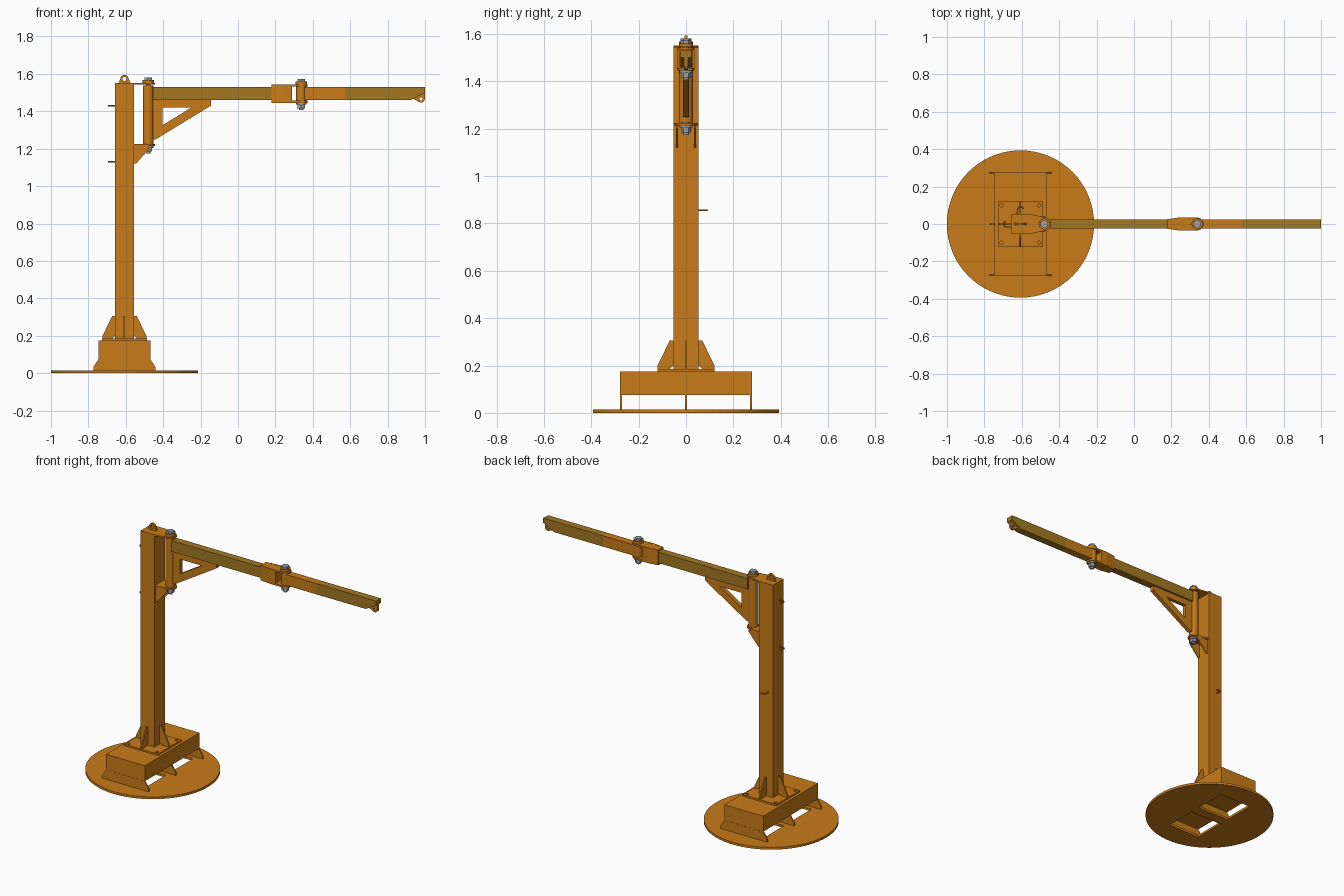
import bpy, bmesh
from math import sin, cos, pi, radians
from mathutils import Matrix

if "Cube" in bpy.data.objects:
    bpy.data.objects.remove(bpy.data.objects["Cube"])


def material(name, rgb):
    m = bpy.data.materials.new(name)
    m.diffuse_color = (*rgb, 1)
    m.use_nodes = True
    m.node_tree.nodes["Principled BSDF"].inputs["Base Color"].default_value = m.diffuse_color
    return m


ORANGE = material("orange_paint", (0.58, 0.20, 0.01))
OLIVE = material("ochre_paint", (0.36, 0.19, 0.015))
GREY = material("steel", (0.35, 0.36, 0.38))

PLANES = {
    "XY": Matrix.Identity(4),
    "XZ": Matrix(((1, 0, 0, 0), (0, 0, -1, 0), (0, 1, 0, 0), (0, 0, 0, 1))),
    "YZ": Matrix(((0, 0, 1, 0), (1, 0, 0, 0), (0, 1, 0, 0), (0, 0, 0, 1))),
}


def arc(cx, cy, r, a0=0, a1=360, n=24):
    """Points on an arc; a full circle leaves out the repeated end point."""
    steps = n if a1 - a0 == 360 else n + 1
    return [(cx + r * cos(radians(a0 + (a1 - a0) * i / n)),
             cy + r * sin(radians(a0 + (a1 - a0) * i / n))) for i in range(steps)]


def rect(x0, x1, y0, y1):
    return [(x0, y0), (x1, y0), (x1, y1), (x0, y1)]


def plate(name, plane, outline, level, thick, holes=(), mat=ORANGE):
    """Flat plate with holes; level is the mid-plane position along the plane normal."""
    cu = bpy.data.curves.new(name, "CURVE")
    cu.dimensions = "2D"
    cu.fill_mode = "BOTH"
    cu.extrude = thick / 2
    for pts in (outline, *holes):
        s = cu.splines.new("POLY")
        s.points.add(len(pts) - 1)
        for p, (u, v) in zip(s.points, pts):
            p.co = (u, v, 0, 1)
        s.use_cyclic_u = True
    tmp = bpy.data.objects.new(name + "_tmp", cu)
    bpy.context.collection.objects.link(tmp)
    dg = bpy.context.evaluated_depsgraph_get()
    me = bpy.data.meshes.new_from_object(tmp.evaluated_get(dg))
    bpy.data.objects.remove(tmp)
    me.transform(PLANES[plane] @ Matrix.Translation((0, 0, -level if plane == "XZ" else level)))
    bm = bmesh.new()
    bm.from_mesh(me)
    bmesh.ops.remove_doubles(bm, verts=bm.verts, dist=1e-5)
    bmesh.ops.recalc_face_normals(bm, faces=bm.faces)
    for f in bm.faces:
        f.smooth = False
    bm.to_mesh(me)
    bm.free()
    return add(name, me, mat)


def add(name, me, mat):
    me.name = name
    me.materials.clear()
    me.materials.append(mat)
    ob = bpy.data.objects.new(name, me)
    bpy.context.collection.objects.link(ob)
    return ob


def box(name, x, y, z, mat=ORANGE):
    return plate(name, "XY", rect(*x, *y), sum(z) / 2, z[1] - z[0], mat=mat)


def cyl(name, x, r, z0, z1, n=32, mat=ORANGE):
    bm = bmesh.new()
    bmesh.ops.create_cone(bm, cap_ends=True, segments=n, radius1=r, radius2=r, depth=z1 - z0,
                          matrix=Matrix.Translation((x, 0, (z0 + z1) / 2)))
    for f in bm.faces:
        f.smooth = n > 8 and abs(f.normal.z) < 0.5
    for e in bm.edges:
        e.smooth = not any(abs(f.normal.z) > 0.5 for f in e.link_faces)
    me = bpy.data.meshes.new(name)
    bm.to_mesh(me)
    bm.free()
    return add(name, me, mat)


def pivot_bolt(name, x, bottom, top):
    """Washer and hex head on top, washers, nut and thread end below."""
    cyl(name + "_shank", x, 0.012, bottom - 0.04, top + 0.01, 16, GREY)
    cyl(name + "_top_cap", x, 0.030, top, top + 0.016)
    cyl(name + "_head", x, 0.023, top + 0.016, top + 0.030, 6, GREY)
    cyl(name + "_washer", x, 0.027, bottom - 0.010, bottom, 32, GREY)
    cyl(name + "_nut", x, 0.022, bottom - 0.030, bottom - 0.010, 6, GREY)


PX = -0.607  # post centre

# Round floor plate with two rectangular openings
plate("floor_disc", "XY", arc(PX, 0, 0.3935, n=72), 0.0075, 0.015,
      [rect(PX - 0.115, PX + 0.115, y - 0.105, y + 0.105) for y in (-0.14, 0.14)])

# Ribs and raised base box
for i, y in enumerate((-0.275, 0, 0.275)):
    half = [(0.165, 0.015), (0.165, 0.035), (0.138, 0.075)]
    plate(f"base_rib_{i}", "XZ",
          [(PX + u, v) for u, v in half] + [(PX - u, v) for u, v in half[::-1]], y, 0.008)
box("base_box", (PX - 0.138, PX + 0.138), (-0.278, 0.278), (0.075, 0.175))

# Bolted foot plate and post
plate("foot_plate", "XY", rect(PX - 0.12, PX + 0.12, -0.12, 0.12), 0.18, 0.01,
      [arc(PX + a * 0.1, b * 0.1, 0.009, n=16) for a in (-1, 1) for b in (-1, 1)])
box("post", (PX - 0.05, PX + 0.05), (-0.053, 0.053), (0.185, 1.543))

# Four foot gussets
for s in (-1, 1):
    g = [(0.05, 0.2), (0.065, 0.185), (0.117, 0.185), (0.117, 0.2), (0.066, 0.305), (0.05, 0.305)]
    plate(f"foot_gusset_x_{s}", "XZ", [(PX + s * u, v) for u, v in g], 0, 0.008)
    plate(f"foot_gusset_y_{s}", "YZ", [(s * (u + 0.003), v) for u, v in g], PX, 0.008)

# Top cap carrying the upper hinge, with lifting eye
HX = -0.48
plate("top_cap", "XY", [(PX - 0.05, 0.053), (PX - 0.05, -0.053), (PX + 0.05, -0.053)]
      + arc(HX, 0, 0.037, -80, 80, 16) + [(PX + 0.05, 0.053)], 1.547, 0.009)
plate("lifting_eye", "XZ", [(PX - 0.032, 1.55), (PX + 0.032, 1.55)]
      + arc(PX, 1.572, 0.022, 10, 170, 16), 0, 0.012, [arc(PX, 1.572, 0.011, n=16)])

# Lower hinge bracket
plate("lower_hinge_plate", "XY", [(PX + 0.05, 0.05), (PX + 0.05, -0.05)]
      + arc(HX, 0, 0.037, -80, 80, 16), 1.219, 0.01)
for s in (-1, 1):
    plate(f"hinge_gusset_{s}", "XZ", [(-0.557, 1.12), (-0.545, 1.12), (-0.475, 1.2),
          (-0.475, 1.214), (-0.557, 1.214)], s * 0.038, 0.007)
cyl("hinge_barrel", HX, 0.029, 1.226, 1.537)
pivot_bolt("post_pivot", HX, 1.214, 1.551)

# Inner arm with triangular brace
box("inner_arm", (-0.455, 0.275), (-0.024, 0.024), (1.46, 1.53), OLIVE)
plate("arm_brace", "XZ", [(-0.455, 1.25), (-0.44, 1.25), (-0.145, 1.43), (-0.145, 1.46),
      (-0.455, 1.46)], 0, 0.026, [[(-0.405, 1.325), (-0.25, 1.42), (-0.405, 1.42)]])

# Elbow: cheeks, end plate and two lugs around the barrel
EX = 0.338
for s in (-1, 1):
    plate(f"elbow_cheek_{s}", "XY", [(0.18, s * 0.024), (0.235, s * 0.024), (0.29, s * 0.028),
          (0.29, s * 0.035), (0.245, s * 0.035), (0.18, s * 0.026)], 1.495, 0.098)
box("elbow_end_plate", (0.272, 0.288), (-0.029, 0.029), (1.455, 1.535))
for n, z in (("lower", 1.451), ("upper", 1.538)):
    plate(f"elbow_{n}_lug", "XY", [(0.18, 0.024), (0.18, -0.024), (0.245, -0.034)]
          + arc(EX, 0, 0.034, -90, 90, 16) + [(0.245, 0.034)], z, 0.011)
cyl("elbow_barrel", EX, 0.027, 1.458, 1.532)
pivot_bolt("elbow_pivot", EX, 1.446, 1.544)

# Outer arm with slanted tip and load eye
box("outer_arm_root", (0.355, 0.575), (-0.024, 0.024), (1.46, 1.53))
plate("outer_arm", "XZ", [(0.575, 1.46), (0.925, 1.46), (1.0, 1.5), (1.0, 1.53),
      (0.575, 1.53)], 0, 0.048, mat=OLIVE)
plate("load_eye", "XZ", [(0.93, 1.47)] + arc(0.978, 1.468, 0.021, 230, 360, 16)
      + [(0.999, 1.505), (0.95, 1.505)], 0, 0.016, [arc(0.978, 1.466, 0.009, n=16)])


# Hose staples on the post
def staple(name, origin, out, side):
    cu = bpy.data.curves.new(name, "CURVE")
    cu.dimensions = "3D"
    cu.bevel_depth = 0.004
    cu.bevel_resolution = 1
    cu.use_fill_caps = True
    s = cu.splines.new("POLY")
    pts = [(-0.002, -0.016), (0.028, -0.016), (0.036, -0.008), (0.036, 0.008), (0.028, 0.016)]
    s.points.add(len(pts) - 1)
    for p, (a, b) in zip(s.points, pts):
        p.co = (*[origin[k] + out[k] * a + side[k] * b for k in range(3)], 1)
    ob = bpy.data.objects.new(name, cu)
    cu.materials.append(ORANGE)
    bpy.context.collection.objects.link(ob)


staple("upper_hose_staple", (PX - 0.05, 0, 1.43), (-1, 0, 0), (0, 1, 0))
staple("middle_hose_staple", (PX - 0.05, 0, 1.13), (-1, 0, 0), (0, 1, 0))
staple("side_hose_staple", (PX, 0.053, 0.855), (0, 1, 0), (1, 0, 0))
